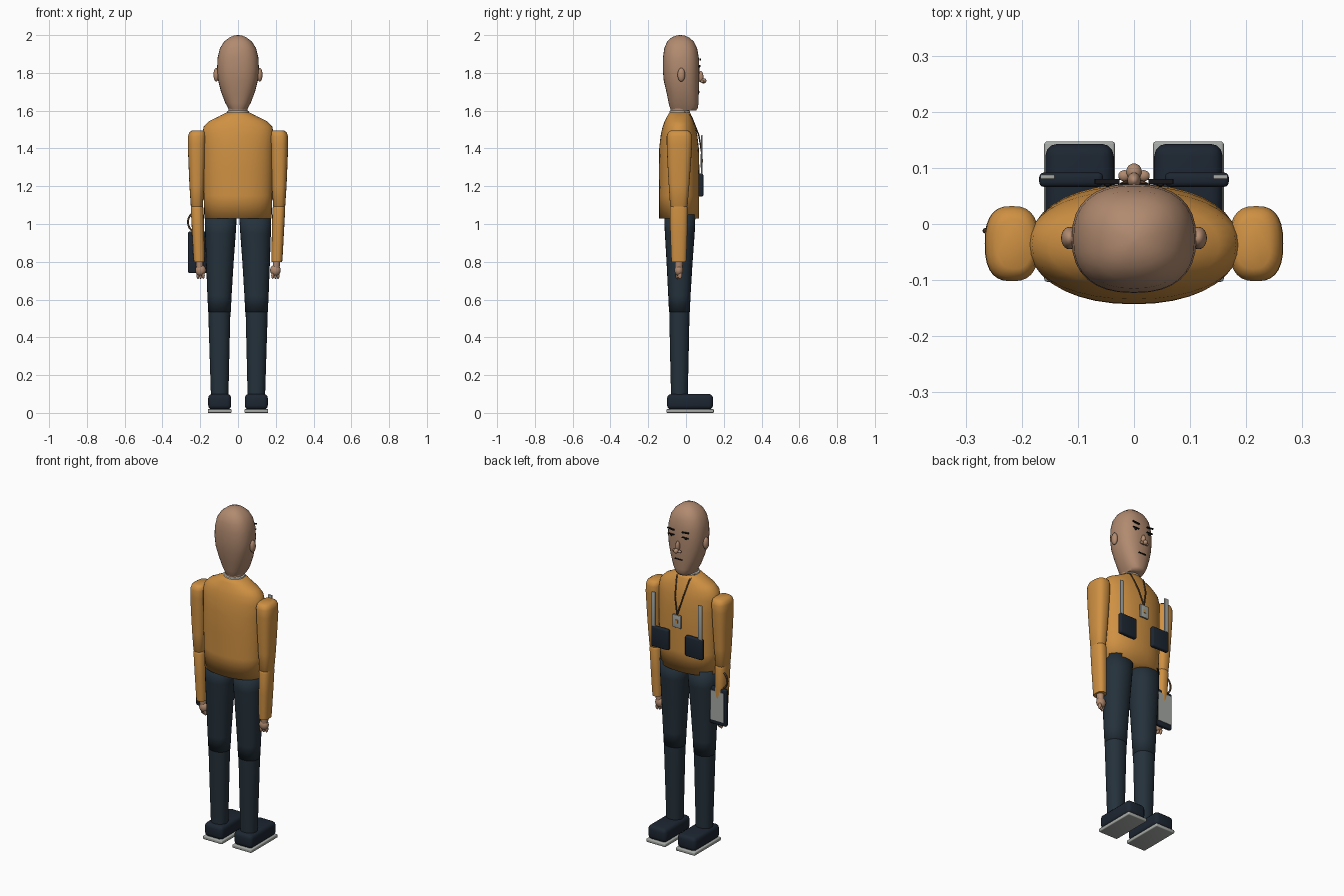
import bpy, bmesh, math
from mathutils import Vector


def mat(name, r, g, b):
    m = bpy.data.materials.new(name)
    m.diffuse_color = (r, g, b, 1)
    return m


ORANGE = mat("orange_knit", 0.62, 0.28, 0.055)
SKIN = mat("skin", 0.44, 0.255, 0.16)
NAVY = mat("navy_cloth", 0.018, 0.031, 0.044)
DARK = mat("dark_navy", 0.012, 0.019, 0.031)
GREY = mat("light_grey", 0.38, 0.40, 0.38)
WHITE = mat("collar_white", 0.72, 0.70, 0.64)
BLACK = mat("black_line", 0.008, 0.008, 0.01)
BROWN = mat("brown_cord", 0.09, 0.05, 0.025)


def finish(bm, name, material, angle=40):
    bmesh.ops.recalc_face_normals(bm, faces=bm.faces)
    me = bpy.data.meshes.new(name)
    bm.to_mesh(me)
    bm.free()
    me.materials.append(material)
    ob = bpy.data.objects.new(name, me)
    bpy.context.collection.objects.link(ob)
    bpy.ops.object.select_all(action='DESELECT')
    ob.select_set(True)
    bpy.context.view_layer.objects.active = ob
    bpy.ops.object.shade_smooth_by_angle(angle=math.radians(angle))
    return ob


def loft(name, rings, material, n=28, power=2.0, angle=40):
    """Skin superellipse rings given as (z, cx, cy, rx, ry)."""
    bm = bmesh.new()
    loops = []
    for z, cx, cy, rx, ry in rings:
        loop = []
        for i in range(n):
            a = 2 * math.pi * i / n
            c, s = math.cos(a), math.sin(a)
            x = math.copysign(abs(c) ** (2 / power), c) * rx
            y = math.copysign(abs(s) ** (2 / power), s) * ry
            loop.append(bm.verts.new((cx + x, cy + y, z)))
        loops.append(loop)
    for a, b in zip(loops, loops[1:]):
        for i in range(n):
            j = (i + 1) % n
            bm.faces.new((a[i], a[j], b[j], b[i]))
    bm.faces.new(loops[0])
    bm.faces.new(loops[-1])
    return finish(bm, name, material, angle)


def box(name, lo, hi, material, bevel=0.0, tilt=0.0):
    lo, hi = Vector(lo), Vector(hi)
    bm = bmesh.new()
    bmesh.ops.create_cube(bm, size=1)
    bmesh.ops.scale(bm, vec=hi - lo, verts=bm.verts)
    if bevel:
        bmesh.ops.bevel(bm, geom=bm.edges[:], offset=bevel, segments=3,
                        profile=0.5, affect='EDGES')
    ob = finish(bm, name, material)
    ob.location = (lo + hi) / 2
    ob.rotation_euler.y = tilt
    return ob


def ball(name, centre, radii, material):
    bm = bmesh.new()
    bmesh.ops.create_uvsphere(bm, u_segments=20, v_segments=12, radius=1)
    bmesh.ops.scale(bm, vec=radii, verts=bm.verts)
    ob = finish(bm, name, material, 60)
    ob.location = centre
    return ob


def cord(name, points, radius, material):
    cu = bpy.data.curves.new(name, 'CURVE')
    cu.dimensions = '3D'
    cu.bevel_depth = radius
    cu.bevel_resolution = 2
    sp = cu.splines.new('POLY')
    sp.points.add(len(points) - 1)
    for p, co in zip(sp.points, points):
        p.co = (*co, 1)
    cu.materials.append(material)
    ob = bpy.data.objects.new(name, cu)
    bpy.context.collection.objects.link(ob)


# Head, neck and collar
loft("head", [(1.60, 0, -0.012, 0.045, 0.066), (1.615, 0, -0.011, 0.053, 0.074),
              (1.64, 0, -0.013, 0.067, 0.079), (1.70, 0, -0.018, 0.090, 0.086),
              (1.76, 0, -0.024, 0.105, 0.094), (1.82, 0, -0.026, 0.111, 0.097),
              (1.88, 0, -0.027, 0.108, 0.095), (1.93, 0, -0.028, 0.096, 0.087),
              (1.965, 0, -0.029, 0.074, 0.071), (1.988, 0, -0.030, 0.045, 0.046),
              (1.997, 0, -0.030, 0.022, 0.023), (2.0, 0, -0.030, 0.004, 0.004)],
     SKIN, n=32, power=2.4, angle=60)
loft("neck", [(1.55, 0, -0.032, 0.05, 0.05), (1.66, 0, -0.03, 0.05, 0.05)], SKIN)
loft("collar", [(1.565, 0, -0.033, 0.062, 0.058), (1.597, 0, -0.033, 0.057, 0.054),
                (1.60, 0, -0.033, 0.052, 0.05)], WHITE)

# Face
ball("nose_bridge", (0, 0.078, 1.78), (0.012, 0.014, 0.03), SKIN)
ball("nose_tip", (0, 0.093, 1.758), (0.014, 0.015, 0.014), SKIN)
box("mouth", (-0.024, 0.064, 1.697), (0.024, 0.073, 1.702), BLACK)
for side, label in ((-1, "left"), (1, "right")):
    s = side
    ball(label + "_ear", (s * 0.115, -0.025, 1.79), (0.015, 0.02, 0.036), SKIN)
    ball(label + "_nostril", (s * 0.017, 0.086, 1.755), (0.011, 0.010, 0.008), SKIN)
    box(label + "_brow", (s * 0.048 - 0.022, 0.071, 1.868),
        (s * 0.048 + 0.022, 0.080, 1.874), BLACK, tilt=-s * 0.1)
    box(label + "_eyelid", (s * 0.047 - 0.02, 0.070, 1.838),
        (s * 0.047 + 0.02, 0.079, 1.842), BLACK)
    ball(label + "_pupil", (s * 0.047, 0.071, 1.834), (0.007, 0.005, 0.007), BLACK)

# Sweater body
loft("sweater", [(1.03, 0, -0.036, 0.178, 0.106), (1.15, 0, -0.036, 0.182, 0.106),
                 (1.28, 0, -0.036, 0.186, 0.107), (1.40, 0, -0.037, 0.187, 0.105),
                 (1.47, 0, -0.037, 0.190, 0.097), (1.515, 0, -0.037, 0.182, 0.087),
                 (1.545, 0, -0.037, 0.152, 0.076), (1.57, 0, -0.035, 0.100, 0.065),
                 (1.59, 0, -0.033, 0.062, 0.055)], ORANGE, n=36, power=2.15, angle=100)

for side, label in ((-1, "left"), (1, "right")):
    s = side
    # Arms
    loft(label + "_upper_arm",
         [(1.08, s * 0.218, -0.038, 0.024, 0.035), (1.095, s * 0.218, -0.038, 0.032, 0.046),
          (1.20, s * 0.218, -0.037, 0.039, 0.054), (1.32, s * 0.218, -0.036, 0.044, 0.062),
          (1.42, s * 0.218, -0.035, 0.048, 0.067), (1.465, s * 0.217, -0.035, 0.048, 0.067),
          (1.485, s * 0.215, -0.035, 0.043, 0.060), (1.495, s * 0.213, -0.035, 0.030, 0.045)],
         ORANGE, power=2.6, angle=60)
    loft(label + "_forearm",
         [(0.80, s * 0.206, -0.038, 0.028, 0.039), (0.84, s * 0.207, -0.038, 0.030, 0.041),
          (0.95, s * 0.211, -0.038, 0.032, 0.045), (1.08, s * 0.216, -0.038, 0.034, 0.048),
          (1.10, s * 0.217, -0.038, 0.030, 0.042), (1.11, s * 0.217, -0.038, 0.018, 0.03)],
         ORANGE, power=2.5)
    # Hands
    ball(label + "_palm", (s * 0.198, -0.038, 0.755), (0.028, 0.023, 0.03), SKIN)
    loft(label + "_wrist", [(0.765, s * 0.202, -0.038, 0.018, 0.02),
                            (0.81, s * 0.205, -0.038, 0.02, 0.022)], SKIN, n=16)
    for k in (-1, 0, 1):
        ball(label + "_finger", (s * (0.198 + 0.014 * k), -0.038 + 0.006 * k, 0.729),
             (0.008, 0.011, 0.02), SKIN)
    # Legs
    loft(label + "_thigh",
         [(0.535, s * 0.098, -0.035, 0.060, 0.055), (0.62, s * 0.098, -0.035, 0.064, 0.059),
          (0.80, s * 0.096, -0.034, 0.073, 0.069), (0.95, s * 0.093, -0.033, 0.081, 0.079),
          (1.05, s * 0.091, -0.033, 0.085, 0.083)], NAVY, power=2.2, angle=100)
    loft(label + "_shin",
         [(0.08, s * 0.097, -0.035, 0.046, 0.044), (0.30, s * 0.098, -0.035, 0.052, 0.049),
          (0.55, s * 0.099, -0.035, 0.059, 0.054)], NAVY, power=2.2)
    # Shoes
    box(label + "_shoe", (s * 0.097 - 0.061, -0.1, 0.018),
        (s * 0.097 + 0.061, 0.143, 0.1), DARK, 0.022)
    box(label + "_sole", (s * 0.097 - 0.063, -0.103, 0.0),
        (s * 0.097 + 0.063, 0.147, 0.02), GREY, 0.005)
    # Chest pouches with straps
    box(label + "_pouch", (s * 0.112 - 0.057, 0.066, 1.145),
        (s * 0.112 + 0.057, 0.092, 1.267), DARK, 0.009)
    box(label + "_strap", (s * 0.154 - 0.013, 0.080, 1.25),
        (s * 0.154 + 0.013, 0.088, 1.47), GREY, 0.002)
    # Lanyard
    cord(label + "_lanyard", [(s * 0.052, -0.01, 1.592), (s * 0.042, 0.028, 1.57),
                              (s * 0.025, 0.068, 1.47), (0, 0.084, 1.372)], 0.004, BROWN)

# Badge
box("badge", (-0.027, 0.078, 1.297), (0.027, 0.088, 1.372), GREY, 0.002)
box("badge_photo", (-0.009, 0.086, 1.325), (0.009, 0.091, 1.345), ORANGE)

# Tablet held at one side, with its wrist cord
box("tablet", (-0.264, -0.022, 0.74), (-0.154, 0.002, 0.96), DARK, 0.008)
box("tablet_screen", (-0.252, -0.003, 0.765), (-0.166, 0.005, 0.94), GREY)
cord("tablet_cord", [(-0.215 - 0.05 * math.sin(math.pi * i / 12), -0.012,
                      1.01 + 0.055 * math.cos(math.pi * i / 12)) for i in range(13)],
     0.005, BROWN)
